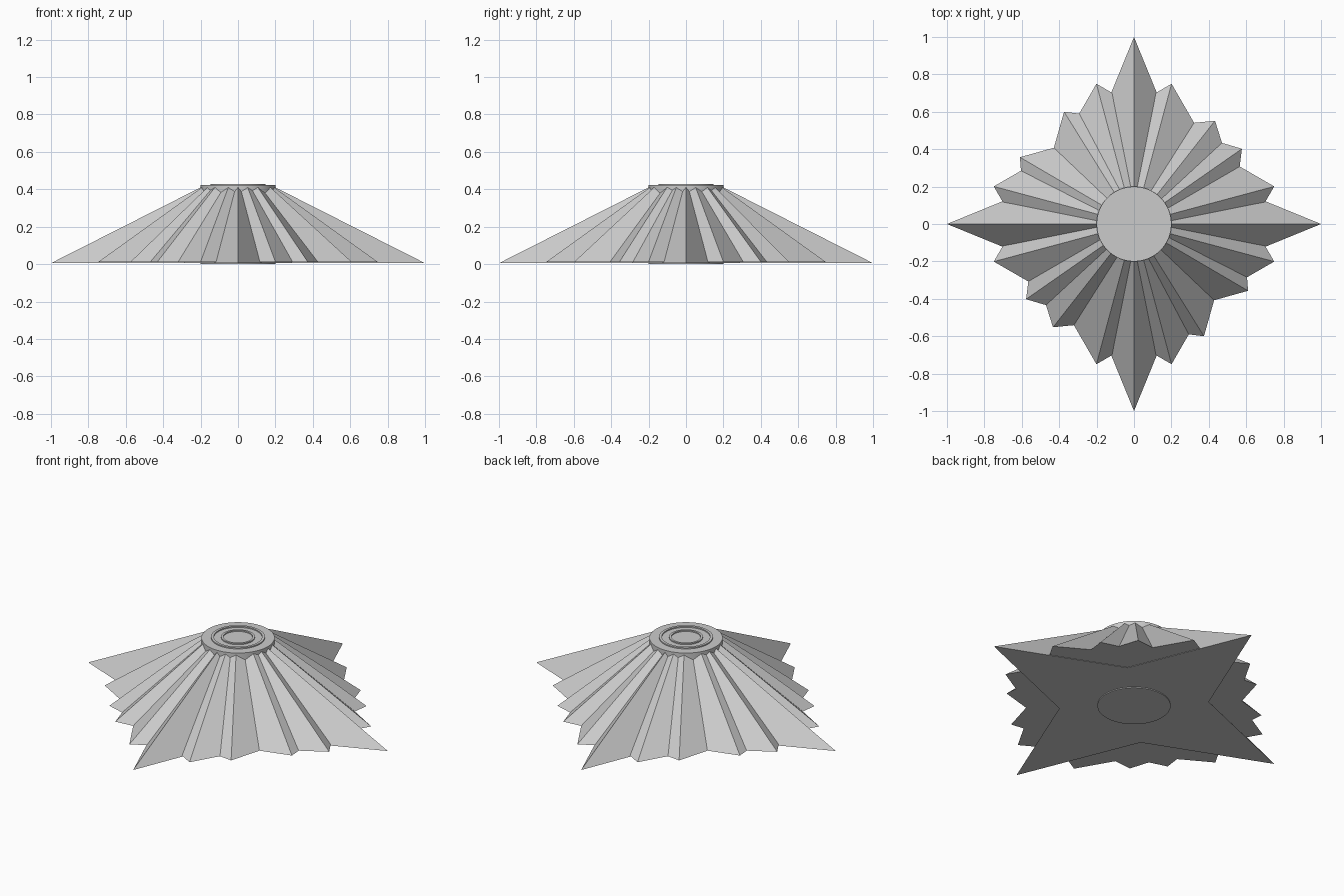
import bpy
import bmesh
from math import sin, cos, radians, hypot, pi
from mathutils import Vector

cube = bpy.data.objects.get("Cube")
if cube:
    bpy.data.objects.remove(cube)

# One plain silver-grey colour for the whole badge
silver = bpy.data.materials.new("silver_grey")
silver.use_nodes = True
silver.diffuse_color = (0.6, 0.6, 0.6, 1)
silver.node_tree.nodes["Principled BSDF"].inputs["Base Color"].default_value = (0.6, 0.6, 0.6, 1)

TOP_Z = 0.41
HUB_R = 0.2


def make_object(name, bm):
    bmesh.ops.recalc_face_normals(bm, faces=bm.faces)
    mesh = bpy.data.meshes.new(name)
    bm.to_mesh(mesh)
    bm.free()
    mesh.materials.append(silver)
    obj = bpy.data.objects.new(name, mesh)
    bpy.context.collection.objects.link(obj)
    return obj


def star_frustum(name, half_outline, base_z):
    """Outline with two-fold symmetry, tapering so its first tip meets the hub."""
    half = [Vector((x, y, 0)) for x, y in half_outline]
    outline = half + [-p for p in half]
    taper = HUB_R / hypot(*half_outline[0])
    bm = bmesh.new()
    low = [bm.verts.new(p + Vector((0, 0, base_z))) for p in outline]
    high = [bm.verts.new(p * taper + Vector((0, 0, TOP_Z))) for p in outline]
    n = len(outline)
    for i in range(n):
        j = (i + 1) % n
        bm.faces.new((low[i], low[j], high[j], high[i]))
    bm.faces.new(low[::-1])
    bm.faces.new(high)
    return make_object(name, bm)


def square_half(radius, angle):
    return [(radius * cos(radians(angle + t)), radius * sin(radians(angle + t))) for t in (0, 90)]


def bulged_half(p, q, bulge):
    """Four-cornered outline whose sides swell outwards at their middles."""
    def middle(a, b):
        return ((a[0] + b[0]) / 2 * bulge, (a[1] + b[1]) / 2 * bulge)
    return [p, middle(p, q), q, middle(q, (-p[0], -p[1]))]


# Long four-pointed star
star_frustum("main_star", [(1, 0), (0.29, 0.29), (0, 1), (-0.29, 0.29)], 0.005)

# Shorter rays filling the gaps between the long points
star_frustum("left_rays", square_half(0.776, 15), 0.01)
star_frustum("right_rays", square_half(0.776, -15), 0.01)
star_frustum("upper_diagonal_rays", bulged_half((0.433, 0.552), (-0.61, 0.357), 1.1), 0.01)
star_frustum("lower_diagonal_rays", bulged_half((0.577, 0.402), (-0.374, 0.6), 1.08), 0.01)


# Round hub with two thin raised rings, turned from a profile
def lathe(name, profile, steps):
    bm = bmesh.new()
    verts = [bm.verts.new((r, 0, z)) for r, z in profile]
    edges = [bm.edges.new(pair) for pair in zip(verts, verts[1:])]
    bmesh.ops.spin(bm, geom=verts + edges, cent=(0, 0, 0), axis=(0, 0, 1),
                   angle=2 * pi, steps=steps, use_merge=True)
    bmesh.ops.remove_doubles(bm, verts=bm.verts, dist=0.0001)
    return make_object(name, bm)


hub_profile = [(0, 0), (HUB_R, 0), (HUB_R, 0.422)]
for outer, inner in ((0.147, 0.132), (0.092, 0.08)):
    hub_profile += [(outer, 0.422), (outer, 0.429), (inner, 0.429), (inner, 0.422)]
hub_profile.append((0, 0.422))
hub = lathe("hub", hub_profile, 64)

bpy.ops.object.select_all(action='DESELECT')
hub.select_set(True)
bpy.context.view_layer.objects.active = hub
bpy.ops.object.shade_smooth_by_angle(angle=radians(30))
